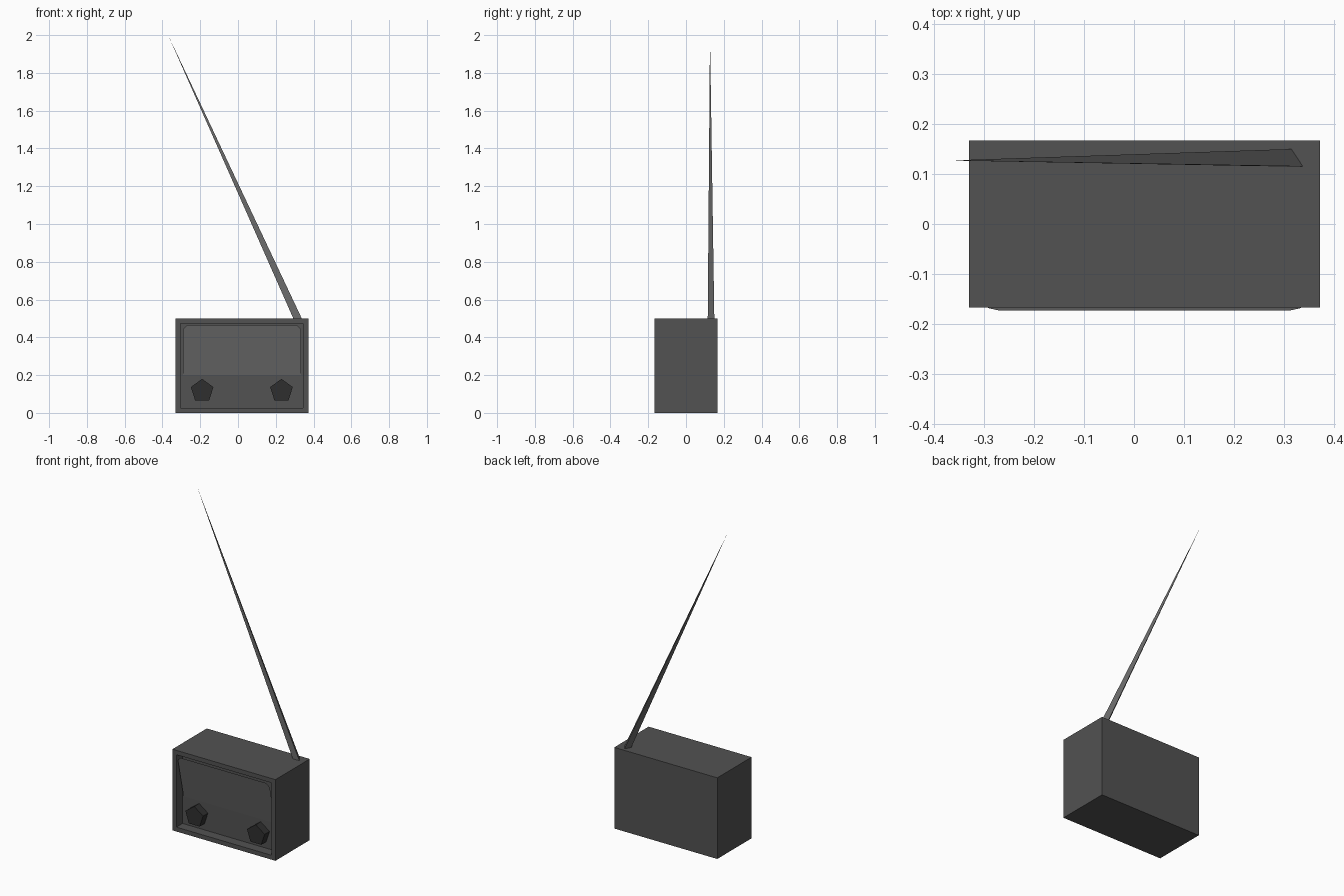
import bpy, bmesh, math
from mathutils import Vector

if "Cube" in bpy.data.objects:
    bpy.data.objects.remove(bpy.data.objects["Cube"])


def material(name, grey):
    m = bpy.data.materials.new(name)
    m.diffuse_color = (grey, grey, grey, 1)
    m.use_nodes = True
    m.node_tree.nodes["Principled BSDF"].inputs["Base Color"].default_value = m.diffuse_color
    return m


DARK = material("dark grey casing", 0.085)
LIGHT = material("light grey", 0.15)
BLACK = material("black knob", 0.028)


def finish(bm, name, mat):
    bmesh.ops.recalc_face_normals(bm, faces=bm.faces)
    me = bpy.data.meshes.new(name)
    bm.to_mesh(me)
    bm.free()
    me.materials.append(mat)
    ob = bpy.data.objects.new(name, me)
    bpy.context.collection.objects.link(ob)
    return ob


FRONT, DEPTH = -0.167, 0.06
X0, X1, Z0, Z1 = -0.33, 0.372, 0.0, 0.5
RIM = 0.038

# casing: box with a recessed front panel
bm = bmesh.new()
bmesh.ops.create_cube(bm, size=1)
for v in bm.verts:
    v.co = Vector((X0 if v.co.x < 0 else X1,
                   FRONT if v.co.y < 0 else -FRONT,
                   Z0 if v.co.z < 0 else Z1))
front = min(bm.faces, key=lambda f: f.calc_center_median().y)
bmesh.ops.inset_region(bm, faces=[front], thickness=RIM)
panel = bmesh.ops.extrude_face_region(bm, geom=[front])["geom"]
bmesh.ops.translate(bm, vec=(0, DEPTH, 0),
                    verts=[g for g in panel if isinstance(g, bmesh.types.BMVert)])
if front.is_valid:
    bm.faces.remove(front)
finish(bm, "casing", DARK)

# screen: sloping plate, flush at the top, meeting the panel at its lower edge
left, right, low, top, cut = X0 + RIM, X1 - RIM, 0.2, Z1 - RIM + 0.003, 0.022
outline = [(left, low), (right, low), (right, top - cut), (right - cut, top),
           (left + cut, top), (left, top - cut)]
bm = bmesh.new()
verts = [bm.verts.new((x, FRONT - 0.001 + DEPTH * (top - z) / (top - low), z))
         for x, z in outline]
face = bm.faces.new(verts)
bmesh.ops.inset_region(bm, faces=[face], thickness=0.05)
for v in face.verts:
    v.co.y -= 0.005
finish(bm, "screen", LIGHT)

# knobs: five-sided prisms standing on the panel
for side, x in (("left", -0.19), ("right", 0.23)):
    bm = bmesh.new()
    ring = [bm.verts.new((x + 0.063 * math.sin(i * math.tau / 5),
                          FRONT + DEPTH,
                          0.117 + 0.063 * math.cos(i * math.tau / 5)))
            for i in range(5)]
    base = bm.faces.new(ring)
    ext = bmesh.ops.extrude_face_region(bm, geom=[base])["geom"]
    bmesh.ops.translate(bm, vec=(0, -0.048, 0),
                        verts=[g for g in ext if isinstance(g, bmesh.types.BMVert)])
    finish(bm, side + "_knob", BLACK)

# antenna: three-sided spike leaning to the left
bm = bmesh.new()
base = [bm.verts.new(p) for p in
        ((0.295, 0.115, 0.495), (0.34, 0.115, 0.495), (0.317, 0.15, 0.495))]
tip = bm.verts.new((-0.37, 0.127, 2.0))
bm.faces.new(base)
for i in range(3):
    bm.faces.new((base[i], base[(i + 1) % 3], tip))
finish(bm, "antenna", LIGHT)
